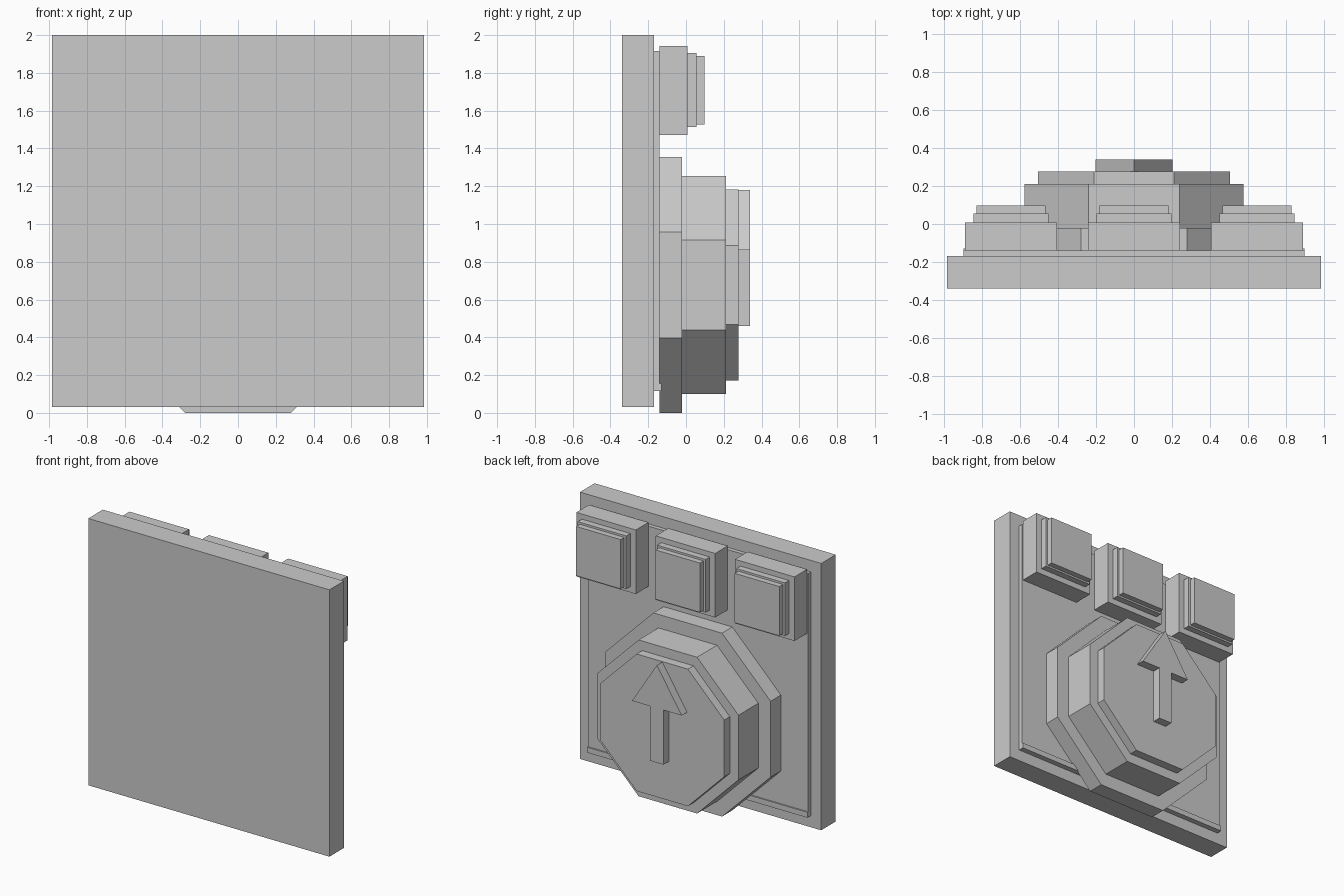
import bpy
import bmesh
import math

if "Cube" in bpy.data.objects:
    bpy.data.objects.remove(bpy.data.objects["Cube"], do_unlink=True)

grey = bpy.data.materials.new("plain_grey")
grey.use_nodes = True
COLOUR = (0.6, 0.6, 0.6, 1)
grey.diffuse_color = COLOUR
grey.node_tree.nodes["Principled BSDF"].inputs["Base Color"].default_value = COLOUR


def extrude_outline(name, outline, y0, y1):
    """Solid from an (x, z) outline, running from y0 to y1."""
    bm = bmesh.new()
    face = bm.faces.new([bm.verts.new((x, y0, z)) for x, z in outline])
    grown = bmesh.ops.extrude_face_region(bm, geom=[face])["geom"]
    moved = [v for v in grown if isinstance(v, bmesh.types.BMVert)]
    bmesh.ops.translate(bm, verts=moved, vec=(0, y1 - y0, 0))
    bmesh.ops.recalc_face_normals(bm, faces=bm.faces)
    mesh = bpy.data.meshes.new(name)
    bm.to_mesh(mesh)
    bm.free()
    mesh.materials.append(grey)
    obj = bpy.data.objects.new(name, mesh)
    bpy.context.collection.objects.link(obj)
    return obj


def slab(name, x, half, z0, z1, y0, y1):
    outline = [(x - half, z0), (x + half, z0), (x + half, z1), (x - half, z1)]
    return extrude_outline(name, outline, y0, y1)


def octagon(name, apothem, y0, y1, z=0.677):
    r = apothem / math.cos(math.pi / 8)
    angles = [math.pi / 8 + i * math.pi / 4 for i in range(8)]
    outline = [(r * math.cos(a), z + r * math.sin(a)) for a in angles]
    return extrude_outline(name, outline, y0, y1)


# Backing plate, raised panel and the thin lip along its lower edge
slab("back_plate", 0, 0.985, 0.03, 2.0, -0.34, -0.17)
slab("raised_panel", 0, 0.9, 0.115, 1.915, -0.17, -0.14)
slab("panel_lip", 0, 0.9, 0.115, 0.155, -0.14, -0.13)

# Three stepped push buttons
for side, x in (("right", -0.648), ("middle", 0), ("left", 0.648)):
    slab(side + "_button_base", x, 0.243, 1.47, 1.943, -0.14, 0.007)
    slab(side + "_button_step", x, 0.198, 1.513, 1.905, 0.007, 0.055)
    slab(side + "_button_cap", x, 0.182, 1.526, 1.89, 0.055, 0.097)

# Stepped octagonal dial
octagon("dial_base", 0.677, -0.14, -0.02)
octagon("dial_body", 0.577, -0.02, 0.212)
octagon("dial_face", 0.506, 0.212, 0.277)

# Raised arrow on the dial
half_arrow = [(0.054, 0.46), (0.054, 0.863), (0.203, 0.863)]
arrow = half_arrow + [(0, 1.18)] + [(-x, z) for x, z in reversed(half_arrow)]
extrude_outline("dial_arrow", arrow, 0.277, 0.34)
